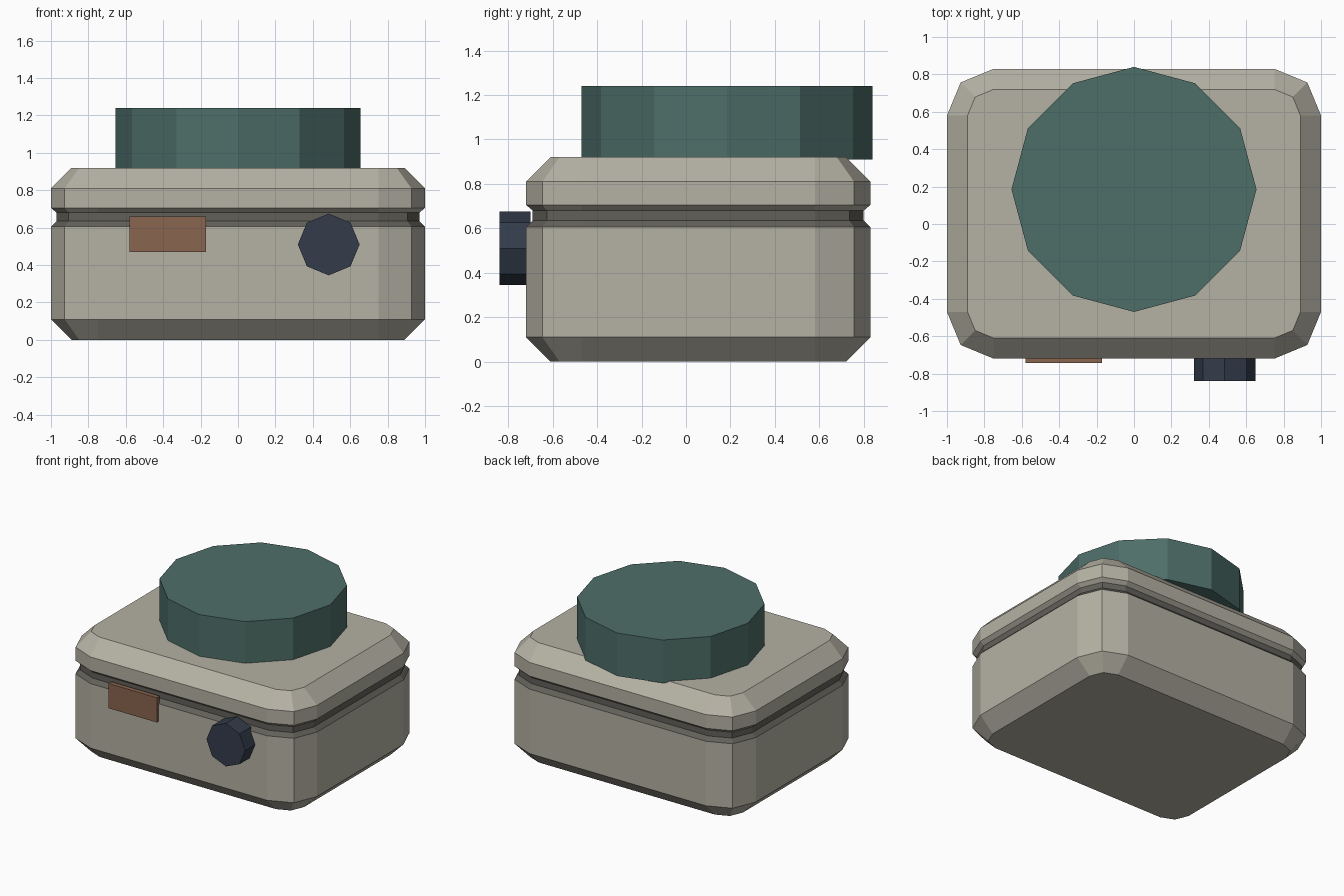
import bpy, bmesh
from math import sin, cos, pi, radians
from mathutils import Matrix

if "Cube" in bpy.data.objects:
    bpy.data.objects.remove(bpy.data.objects["Cube"])


def material(name, rgb):
    m = bpy.data.materials.new(name)
    m.use_nodes = True
    m.diffuse_color = (*rgb, 1)
    m.node_tree.nodes["Principled BSDF"].inputs["Base Color"].default_value = (*rgb, 1)
    return m


STONE = material("warm grey", (0.46, 0.44, 0.37))
GROOVE = material("dark groove grey", (0.12, 0.117, 0.10))
TEAL = material("muted teal", (0.076, 0.156, 0.141))
BROWN = material("copper brown", (0.25, 0.13, 0.076))
NAVY = material("dark navy", (0.033, 0.045, 0.07))


def finish(bm, name, mats):
    bmesh.ops.recalc_face_normals(bm, faces=bm.faces)
    mesh = bpy.data.meshes.new(name)
    bm.to_mesh(mesh)
    bm.free()
    for m in mats:
        mesh.materials.append(m)
    obj = bpy.data.objects.new(name, mesh)
    bpy.context.collection.objects.link(obj)
    return obj


def rounded_ring(bm, inset, z):
    """Rectangle with two-segment corners; the inset shrinks the corner radius."""
    r = 0.25 - inset
    verts = []
    for i, (sx, sy) in enumerate([(1, 1), (-1, 1), (-1, -1), (1, -1)]):
        for k in range(3):
            a = i * pi / 2 + k * pi / 4
            verts.append(bm.verts.new((sx * 0.75 + r * cos(a),
                                       0.055 + sy * 0.525 + r * sin(a), z)))
    return verts


def prism(name, sides, radius, depth, matrix, mat):
    bm = bmesh.new()
    bmesh.ops.create_cone(bm, cap_ends=True, segments=sides, radius1=radius,
                          radius2=radius, depth=depth, matrix=matrix)
    return finish(bm, name, [mat])


# Body: chamfered shell with a recessed seam, as (inset, height)
profile = [(0.11, 0), (0, 0.11), (0, 0.605), (0.03, 0.635),
           (0.03, 0.68), (0, 0.705), (0, 0.81), (0.11, 0.92)]
bm = bmesh.new()
rings = [rounded_ring(bm, i, z) for i, z in profile]
for level, (low, high) in enumerate(zip(rings, rings[1:])):
    for k in range(len(low)):
        n = (k + 1) % len(low)
        face = bm.faces.new((low[k], low[n], high[n], high[k]))
        face.material_index = 1 if level in (2, 3) else 0
bm.faces.new(rings[0])
bm.faces.new(rings[-1])
finish(bm, "body", [STONE, GROOVE])

# Lid: twelve-sided drum
prism("lid", 12, 0.655, 0.33, Matrix.Translation((0, 0.185, 1.075)), TEAL)

# Knob: eight-sided, facing the front
prism("knob", 8, 0.165, 0.14,
      Matrix.Translation((0.485, -0.77, 0.51)) @ Matrix.Rotation(radians(90), 4, "X"), NAVY)

# Front latch plate
bm = bmesh.new()
bmesh.ops.create_cube(bm, size=1, matrix=Matrix.Translation((-0.375, -0.725, 0.565))
                      @ Matrix.Diagonal((0.41, 0.035, 0.19, 1)))
finish(bm, "latch_plate", [BROWN])
